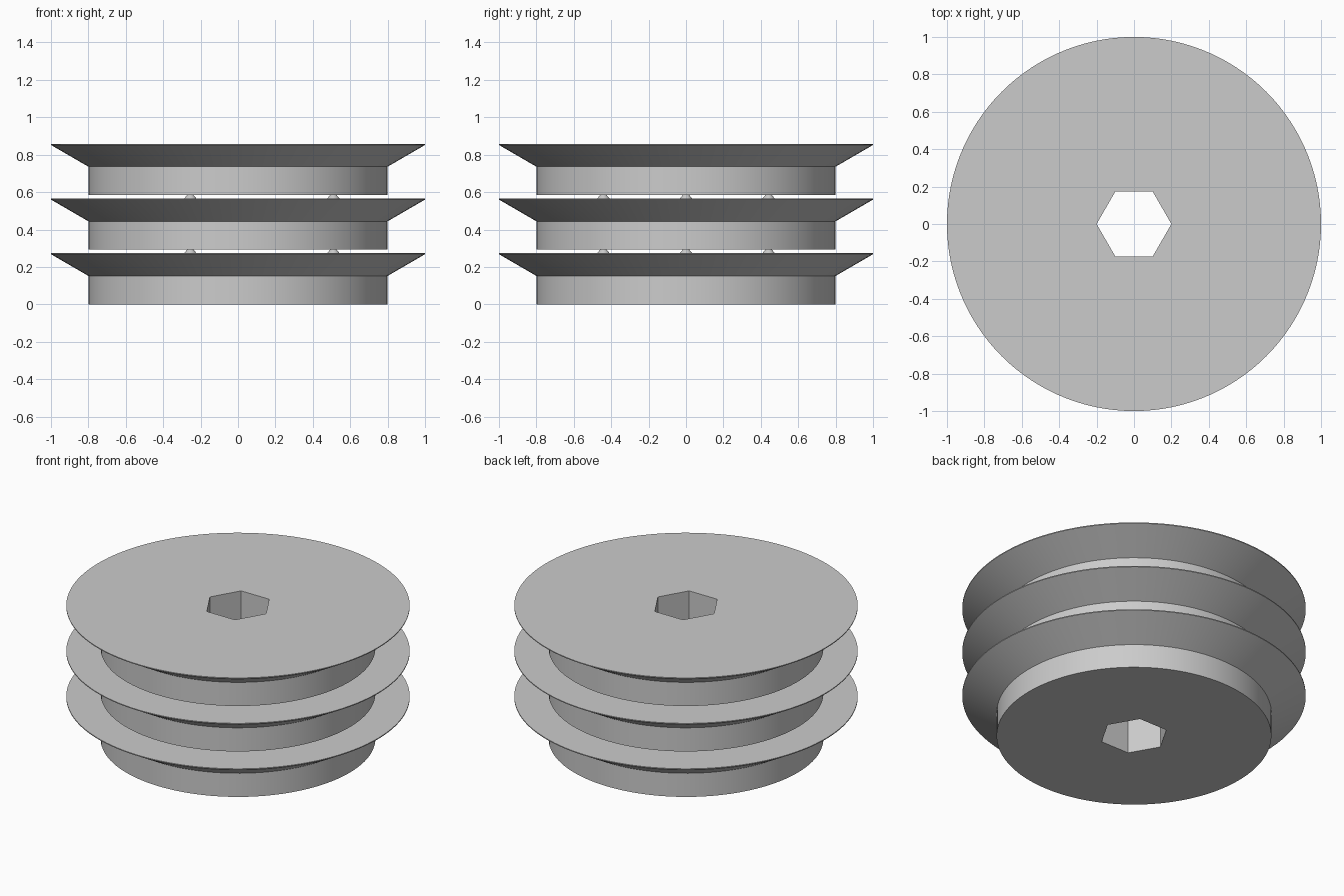
import bpy, bmesh
from math import sin, cos, pi, radians

cube = bpy.data.objects.get("Cube")
if cube:
    bpy.data.objects.remove(cube)

SEGMENTS = 120
PITCH = 0.292
TOP = 0.274

grey = bpy.data.materials.new("plain_grey")
grey.use_nodes = True
colour = (0.6, 0.6, 0.6, 1)
grey.diffuse_color = colour
grey.node_tree.nodes["Principled BSDF"].inputs["Base Color"].default_value = colour


def finish(bm, name):
    bmesh.ops.recalc_face_normals(bm, faces=bm.faces)
    mesh = bpy.data.meshes.new(name)
    bm.to_mesh(mesh)
    bm.free()
    mesh.materials.append(grey)
    obj = bpy.data.objects.new(name, mesh)
    bpy.context.collection.objects.link(obj)
    bpy.ops.object.select_all(action="DESELECT")
    obj.select_set(True)
    bpy.context.view_layer.objects.active = obj
    bpy.ops.object.shade_smooth_by_angle(angle=radians(25))
    return obj


def round_radius(r):
    return lambda angle: r


def hex_radius(r):
    # distance to a hexagon's edge, with corners on the x axis
    return lambda angle: r * cos(pi / 6) / cos(angle % (pi / 3) - pi / 6)


# Closed cross-section: hexagonal bore, straight hub, flared flange, thin rim
PROFILE = [
    (hex_radius(0.2), 0), (round_radius(0.8), 0),
    (round_radius(0.8), 0.152), (round_radius(1), 0.268),
    (round_radius(1), TOP), (hex_radius(0.2), TOP),
]


def make_disc(name, z):
    bm = bmesh.new()
    rings = []
    for radius, height in PROFILE:
        ring = []
        for i in range(SEGMENTS):
            a = 2 * pi * i / SEGMENTS
            ring.append(bm.verts.new((radius(a) * cos(a), radius(a) * sin(a), z + height)))
        rings.append(ring)
    for low, high in zip(rings, rings[1:] + rings[:1]):
        for i in range(SEGMENTS):
            j = (i + 1) % SEGMENTS
            bm.faces.new((low[i], low[j], high[j], high[i]))
    finish(bm, name)


def make_spacer(name, angle, z):
    # small tapered stud that holds two discs apart
    bm = bmesh.new()
    bmesh.ops.create_cone(bm, cap_ends=True, segments=24, radius1=0.034,
                          radius2=0.016, depth=PITCH - TOP + 0.004)
    obj = finish(bm, name)
    obj.location = (0.51 * cos(angle), 0.51 * sin(angle), z)


levels = ("lower", "middle", "upper")
for n, level in enumerate(levels):
    make_disc(level + "_flanged_disc", n * PITCH)
    if n < len(levels) - 1:
        for k in range(3):
            make_spacer(f"{level}_spacer_stud_{k + 1}", k * 2 * pi / 3,
                        n * PITCH + (PITCH + TOP) / 2)
